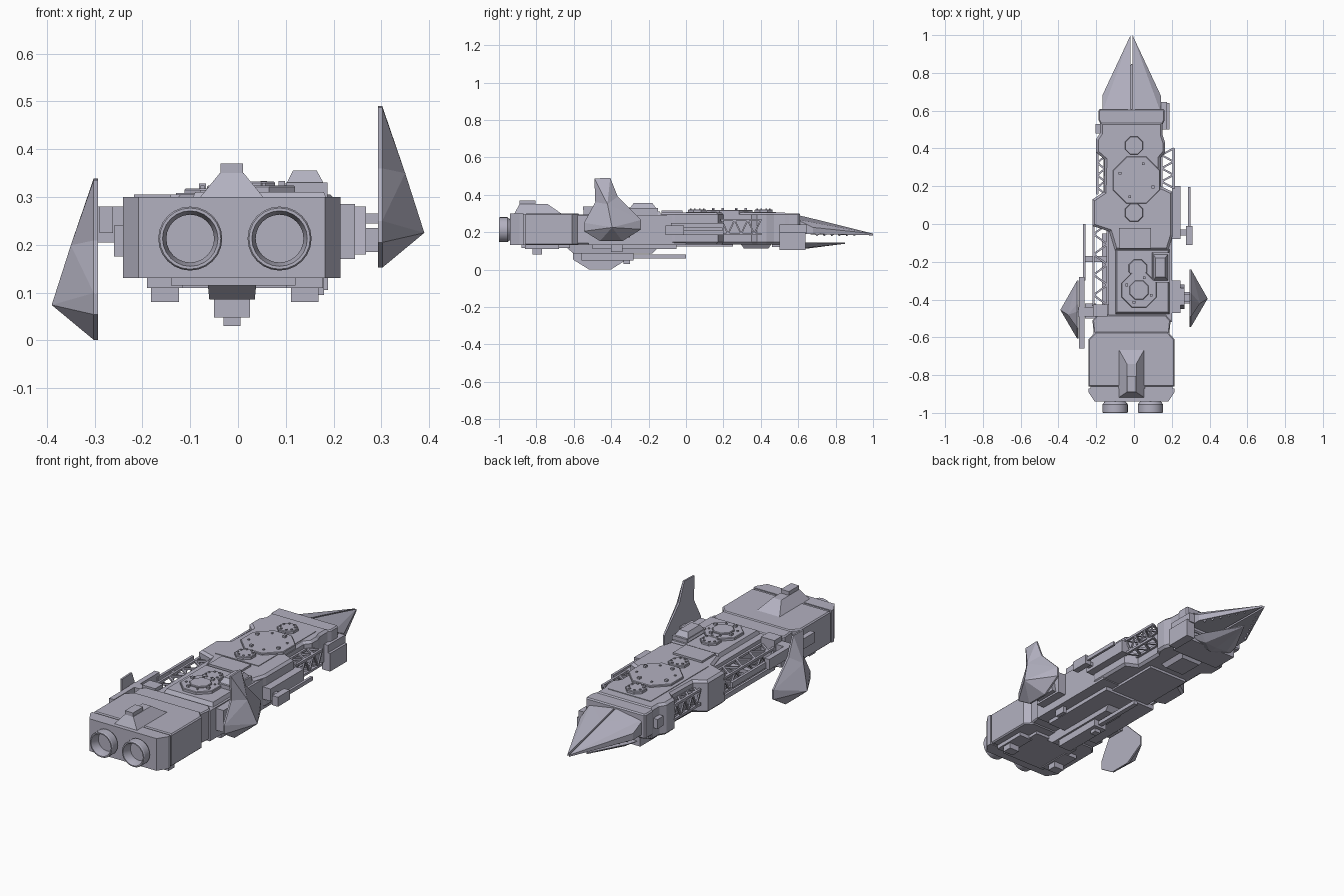
import bpy, bmesh, math
from mathutils import Vector

if "Cube" in bpy.data.objects:
    bpy.data.objects.remove(bpy.data.objects["Cube"])

grey = bpy.data.materials.new("lavender_grey")
grey.use_nodes = True
COLOR = (0.45, 0.44, 0.53, 1)
grey.diffuse_color = COLOR
grey.node_tree.nodes["Principled BSDF"].inputs["Base Color"].default_value = COLOR

MID = -0.013  # hull centreline


def finish(name, bm):
    bmesh.ops.recalc_face_normals(bm, faces=bm.faces)
    mesh = bpy.data.meshes.new(name)
    bm.to_mesh(mesh)
    bm.free()
    mesh.materials.append(grey)
    obj = bpy.data.objects.new(name, mesh)
    bpy.context.collection.objects.link(obj)
    return obj


def hull(name, points):
    """Convex solid around a few points."""
    bm = bmesh.new()
    verts = [bm.verts.new(p) for p in points]
    res = bmesh.ops.convex_hull(bm, input=verts)
    bmesh.ops.delete(bm, geom=list({v for v in res["geom_interior"] if isinstance(v, bmesh.types.BMVert)}), context="VERTS")
    bmesh.ops.dissolve_limit(bm, angle_limit=0.01, verts=bm.verts, edges=bm.edges)
    return finish(name, bm)


def box(name, x0, x1, y0, y1, z0, z1):
    return hull(name, [(x, y, z) for x in (x0, x1) for y in (y0, y1) for z in (z0, z1)])


def frustum(name, bottom, z0, top, z1):
    """Block between two (x0, x1, y0, y1) rectangles."""
    return hull(name, [(x, y, z) for r, z in ((bottom, z0), (top, z1))
                       for x in r[:2] for y in r[2:]])


def prism(name, outline, z0, z1, edge=0.0):
    """Plan outline raised from z0 to z1, with an optional bevelled rim."""
    bm = bmesh.new()
    face = bm.faces.new([bm.verts.new((x, y, z0)) for x, y in outline])
    new = bmesh.ops.extrude_face_region(bm, geom=[face])["geom"]
    bmesh.ops.translate(bm, vec=(0, 0, z1 - z0), verts=[v for v in new if isinstance(v, bmesh.types.BMVert)])
    if edge:
        rim = [e for e in bm.edges if abs(e.verts[0].co.z - e.verts[1].co.z) < 1e-5]
        bmesh.ops.bevel(bm, geom=rim, offset=edge, segments=1, affect="EDGES")
    return finish(name, bm)


def mirrored(half):
    return [(MID + w, y) for w, y in half] + [(MID - w, y) for w, y in reversed(half)]


def ngon(cx, cy, r, n=8):
    return [(cx + r * math.cos(math.tau * (i + .5) / n), cy + r * math.sin(math.tau * (i + .5) / n))
            for i in range(n)]


def rod(name, a, b, r):
    """Square bar from a to b."""
    a, b = Vector(a), Vector(b)
    d = (b - a).normalized()
    u = d.cross(Vector((0, 0, 1))).normalized() * r
    w = d.cross(u).normalized() * r
    return hull(name, [p + i * u + j * w for p in (a, b) for i in (-1, 1) for j in (-1, 1)])


# Engine block with rear cap and collar
prism("engine_block", mirrored([(.19, -.57), (.228, -.61), (.228, -.86)]), .13, .30, .006)
prism("engine_groove", mirrored([(.218, -.84), (.218, -.88)]), .135, .295)
prism("engine_cap", mirrored([(.228, -.87), (.228, -.89), (.195, -.94)]), .13, .30)
box("engine_belly_plate", -.14, .12, -.88, -.62, .115, .14)
prism("collar", mirrored([(.18, -.48), (.207, -.51), (.2, -.58)]), .135, .295, .006)

# Middle and forward hull
box("middle_hull", -.135, .2, -.52, 0, .13, .29)
frustum("middle_deck", (-.1, .19, -.48, -.13), .285, (-.09, .18, -.465, -.14), .31)
box("middle_belly", -.17, .14, -.5, -.05, .11, .135)
prism("forward_hull", [
    (.152, .54), (.152, .47), (.165, .43), (.165, .38), (.14, .35), (.14, .2), (.205, .17),
    (.205, -.06), (.18, -.14), (-.1, -.14), (-.13, -.04), (-.22, -.01), (-.22, .13),
    (-.16, .17), (-.155, .34), (-.2, .38), (-.2, .45), (-.18, .48), (-.18, .54)], .135, .305, .012)
box("forward_step", -.08, .09, -.13, -.02, .29, .315)
box("forward_deck", -.13, .12, .0, .48, .30, .308)
prism("neck_band", mirrored([(.168, .61), (.175, .60), (.175, .55), (.165, .53)]), .17, .30, .006)
box("neck_groove", MID - .16, MID + .16, .5, .56, .15, .295)
frustum("belly_hatch", (-.06, .05, .31, .44), .112, (-.08, .07, .29, .46), .14)
box("belly_plate", -.13, .1, -.12, .25, .122, .14)

# Split beak and lower jaw
for side, name in ((1, "left"), (-1, "right")):
    def m(points):
        return [(MID + side * x, y, z) for x, y, z in points]
    hull(name + "_beak", m([
        (.005, .59, .293), (.005, .72, .262), (.155, .59, .268), (.155, .68, .225),
        (.155, .59, .19), (.155, .68, .19), (.005, .59, .19), (.005, 1, .192), (.005, 1, .183)]))
    hull(name + "_jaw", m([(0, .58, .145), (.13, .58, .145), (.11, .65, .145), (0, .85, .145),
                           (0, .85, .138), (0, .63, .11), (.07, .63, .115), (0, .58, .11)]))
    for i in range(6):  # teeth along the beak edge
        y = .69 + i * .04
        x = .155 * (1 - y) / .32 - .006
        hull(name + "_tooth", m([(x, y, .192), (x - .02, y, .192), (x - .01, y + .03, .192),
                                 (x - .01, y + .008, .178)]))
box("jaw_root", MID - .14, MID + .14, .46, .6, .12, .18)

# Engine nozzles: turned profile, hollow at the back
for name, x in (("right_nozzle", -.1), ("left_nozzle", .087)):
    profile = [(.055, -.9), (.055, -.94), (.067, -.955), (.067, -.995), (.064, -1), (.058, -1), (.05, -.97), (.05, -.95), (0, -.95)]
    bm = bmesh.new()
    vs = [bm.verts.new((x + r, y, .213)) for r, y in profile]
    es = [bm.edges.new(p) for p in zip(vs, vs[1:])]
    bmesh.ops.spin(bm, geom=vs + es, cent=(x, 0, .213), axis=(0, 1, 0), angle=math.tau, steps=24)
    bmesh.ops.remove_doubles(bm, verts=bm.verts, dist=1e-4)
    obj = finish(name, bm)
    bpy.ops.object.select_all(action="DESELECT")
    obj.select_set(True)
    bpy.context.view_layer.objects.active = obj
    bpy.ops.object.shade_smooth_by_angle(angle=math.radians(30))

# Dorsal tower
frustum("dorsal_base", (-.083, .057, -.92, -.66), .295, (-.038, .012, -.89, -.74), .35)
box("dorsal_cap", -.037, .01, -.89, -.805, .33, .37)
frustum("deck_cabin", (.095, .187, -.31, -.15), .315, (.115, .165, -.28, -.18), .355)
box("deck_cabin_foot", .1, .187, -.31, -.15, .28, .33)

# Octagonal turret plates with small studs
for cx, cy, r, z in ((.013, .232, .135, .318), (0, .415, .052, .322), (0, .06, .052, .322),
                     (.027, -.35, .1, .324), (.02, -.235, .052, .322)):
    prism("turret_plate", ngon(cx, cy, r), .29, z, .003)
    for i, (x, y) in enumerate(ngon(cx, cy, r * .7)):
        s = .007 if i % 2 and r > .06 else .004
        box("turret_stud", x - s, x + s, y - s, y + s, z - .005, z + s * 1.4)
prism("turret_ring", ngon(.027, -.35, .055), .32, .332, .003)

# Lattice trusses
for name, xa, xb, y0, y1, n in (("rear_truss", -.215, -.14, -.43, 0, 8),
                                ("front_right_truss", -.195, -.155, .16, .39, 7),
                                ("front_left_truss", .145, .21, .19, .4, 6)):
    for z in (.19, .265):
        for x in (xa, xb):
            rod(name + "_rail", (x, y0, z), (x, y1, z), .006)
        for i in range(n):
            ya, yb = (y0 + (y1 - y0) * k / n for k in (i, i + 1))
            p, q = (xa, xb) if i % 2 else (xb, xa)
            rod(name + "_brace", (p, ya, z), (q, yb, z), .005)
    for i in range(n):
        ya, yb = (y0 + (y1 - y0) * k / n for k in (i, i + 1))
        out = xa if xa < 0 else xb
        rod(name + "_side_brace", (out, ya, .19 if i % 2 else .265), (out, yb, .265 if i % 2 else .19), .004)
box("truss_block", -.218, -.14, -.49, -.425, .16, .305)

# Claw fins: flat inner face, ridge outside
base = [(-.49, .487), (-.405, .49), (-.365, .39), (-.24, .265), (-.24, .215),
        (-.34, .152), (-.46, .152), (-.545, .205), (-.545, .25), (-.485, .36)]
for name, side, dy, dz in (("left_fin", 1, 0, 0), ("right_fin", -1, -.06, -.151)):
    bm = bmesh.new()
    def vert(x, y, z):
        return bm.verts.new((side * x, y + dy, z + dz))
    inner = [vert(.293, y, z) for y, z in base]
    outer = [vert(.302, y, z) for y, z in base]
    apex, ridge = vert(.39, -.395, .225), vert(.35, -.42, .35)
    bm.faces.new(inner)
    for i in range(10):
        j = (i + 1) % 10
        bm.faces.new((inner[i], inner[j], outer[j], outer[i]))
        top = ridge if i in (0, 1, 2, 8, 9) else apex
        bm.faces.new((outer[i], outer[j], top))
    bm.faces.new((outer[3], apex, ridge))
    bm.faces.new((outer[8], ridge, apex))
    finish(name, bm)

# Fin mounts and side equipment
box("left_mount", .19, .245, -.47, -.3, .17, .285)
frustum("left_mount_cap", (.24, .268, -.45, -.32), .18, (.24, .268, -.43, -.34), .28)
box("left_upper_strut", .26, .295, -.41, -.37, .245, .265)
box("left_lower_strut", .24, .295, -.42, -.36, .185, .235)
box("right_mount", -.26, -.2, -.5, -.42, .175, .24)
box("right_strut", -.295, -.2, -.49, -.44, .205, .28)
box("right_long_rail", -.29, -.262, -.66, -.28, .225, .28)
box("right_thin_rail", -.27, -.256, -.3, 0, .23, .26)
box("right_rail_arm", -.27, -.13, -.2, -.17, .23, .25)
box("left_pod", .2, .246, -.08, .2, .185, .25)
box("left_gun_body", .276, .31, -.11, -.01, .185, .235)
box("left_gun_barrel", .287, .3, -.02, .195, .205, .225)
box("left_gun_arm", .23, .29, -.06, -.03, .2, .22)
box("bow_pod", .14, .188, .5, .64, .105, .2)
box("bow_pod_cap", .13, .175, .5, .645, .19, .24)
box("bow_port", -.205, -.17, .48, .53, .2, .25)

# Keel gun and belly pods
frustum("keel", (-.06, .035, -.6, -.18), .085, (-.065, .04, -.66, -.13), .135)
box("keel_gun", -.05, .025, -.56, -.28, .048, .09)
box("keel_sensor", -.03, .005, -.335, -.3, .03, .05)
box("keel_barrel", -.024, .0, -.3, 0, .06, .08)
for name, x in (("right", -.153), ("left", .14)):
    box(name + "_belly_block", x - .038, x + .038, -.86, -.68, .11, .135)
    box(name + "_belly_pod", x - .029, x + .029, -.82, -.77, .08, .115)
box("left_belly_sensor", .16, .18, -.4, -.34, .095, .135)
